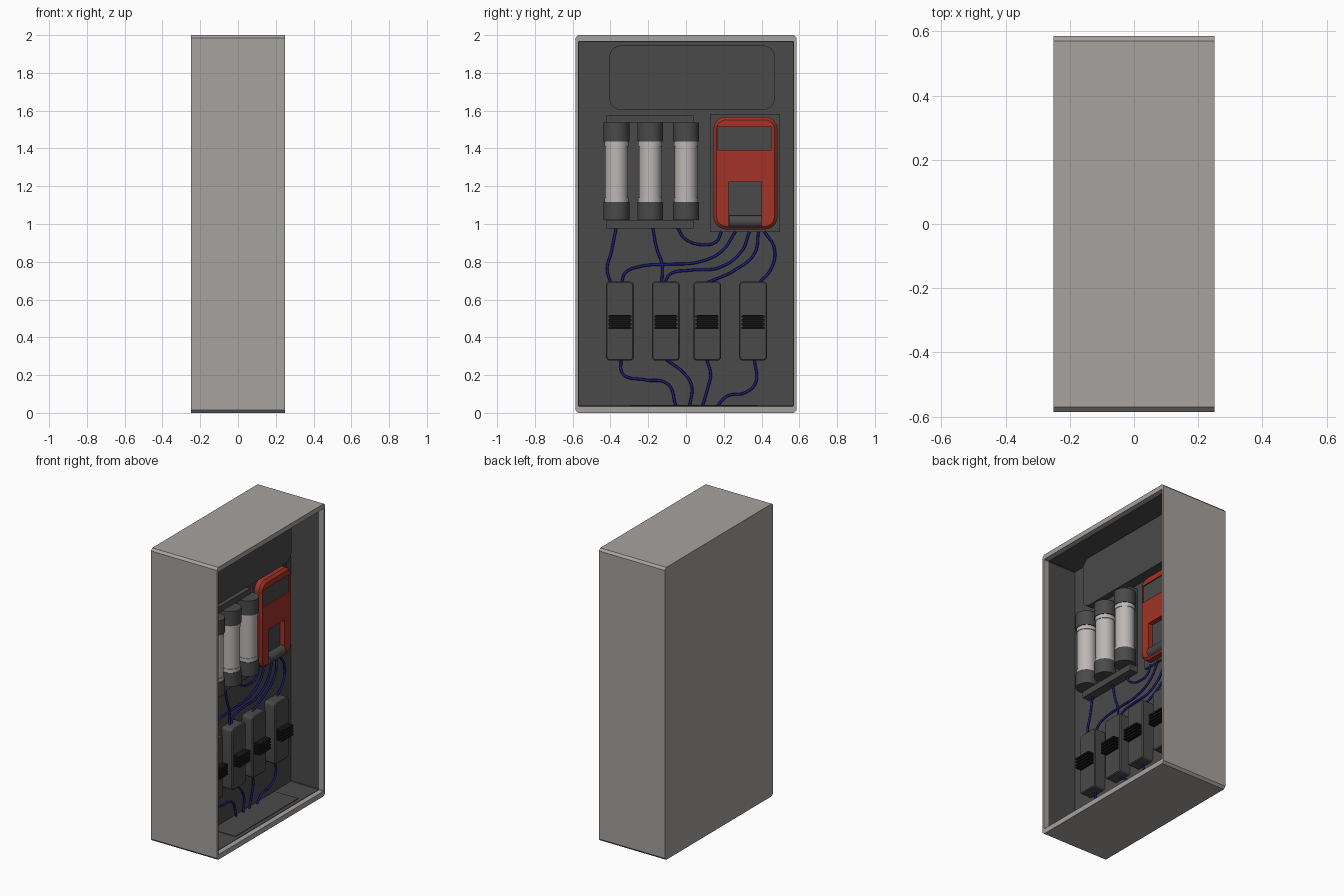
import bpy, bmesh, math
from mathutils import Vector, Matrix

if "Cube" in bpy.data.objects:
    bpy.data.objects.remove(bpy.data.objects["Cube"])


def material(name, rgb):
    m = bpy.data.materials.new(name)
    m.diffuse_color = (*rgb, 1)
    m.use_nodes = True
    m.node_tree.nodes["Principled BSDF"].inputs["Base Color"].default_value = m.diffuse_color
    return m


GREY = material("shell grey", (0.38, 0.36, 0.345))
DARK = material("dark grey", (0.068, 0.068, 0.068))
RED = material("switch red", (0.36, 0.033, 0.02))
WHITE = material("ceramic white", (0.50, 0.475, 0.465))
BLUE = material("cable blue", (0.012, 0.012, 0.20))
BLACK = material("toggle black", (0.008, 0.008, 0.008))


def finish(name, bm, *mats):
    bmesh.ops.recalc_face_normals(bm, faces=bm.faces)
    me = bpy.data.meshes.new(name)
    bm.to_mesh(me)
    bm.free()
    ob = bpy.data.objects.new(name, me)
    bpy.context.collection.objects.link(ob)
    for m in mats:
        me.materials.append(m)
    return ob


def smooth(ob):
    bpy.ops.object.select_all(action='DESELECT')
    ob.select_set(True)
    bpy.context.view_layer.objects.active = ob
    bpy.ops.object.shade_smooth_by_angle(angle=math.radians(40))


def outline(y0, y1, z0, z1, r=0.0, seg=6):
    """Rounded rectangle in the yz plane."""
    if r == 0:
        return [(y0, z0), (y1, z0), (y1, z1), (y0, z1)]
    pts = []
    for k, (cy, cz) in enumerate([(y1 - r, z1 - r), (y0 + r, z1 - r), (y0 + r, z0 + r), (y1 - r, z0 + r)]):
        for i in range(seg + 1):
            a = math.pi / 2 * (k + i / seg)
            pts.append((cy + r * math.cos(a), cz + r * math.sin(a)))
    return pts


def loft(bm, loops):
    """Skin a list of (x, outline) loops and cap both ends."""
    rings = [[bm.verts.new((x, *p)) for p in pts] for x, pts in loops]
    n = len(rings[0])
    bands = [[bm.faces.new((a[i], a[(i + 1) % n], b[(i + 1) % n], b[i])) for i in range(n)]
             for a, b in zip(rings, rings[1:])]
    return bm.faces.new(rings[0]), bands, bm.faces.new(rings[-1])


def plate(name, x0, x1, y0, y1, z0, z1, mat, r=0.0, bevel=0.0):
    bm = bmesh.new()
    loops = [(x0, outline(y0, y1, z0, z1, r))]
    if bevel:
        b = bevel
        loops += [(x1 - b, outline(y0, y1, z0, z1, r)),
                  (x1, outline(y0 + b, y1 - b, z0 + b, z1 - b, max(r - b, 0)))]
    else:
        loops.append((x1, outline(y0, y1, z0, z1, r)))
    loft(bm, loops)
    ob = finish(name, bm, mat)
    if r:
        smooth(ob)
    return ob


def rod(name, center, r, length, mat, axis='Z'):
    bm = bmesh.new()
    bmesh.ops.create_cone(bm, cap_ends=True, segments=32, radius1=r, radius2=r, depth=length)
    if axis == 'Y':
        bm.transform(Matrix.Rotation(math.pi / 2, 4, 'X'))
    bm.transform(Matrix.Translation(Vector(center)))
    ob = finish(name, bm, mat)
    smooth(ob)


# Cabinet shell: chamfered box, open at +x, with a dark lining and back panel
bm = bmesh.new()
outer = outline(-0.585, 0.585, 0, 2, 0.015, 1)
inner = outline(-0.57, 0.57, 0.035, 1.967, 0.004, 1)
lining = outline(-0.567, 0.567, 0.038, 1.964, 0.004, 1)
_, bands, panel = loft(bm, [(-0.25, outer), (0.25, outer), (0.25, inner), (0.215, inner),
                            (0.215, lining), (0.004, lining)])
for f in bands[3] + bands[4] + [panel]:
    f.material_index = 1
finish("cabinet_shell", bm, GREY, DARK)
plate("cable_entry_plate", 0.01, 0.19, -0.30, 0.38, 0.036, 0.042, DARK)

# Upper cover plate
plate("cover_plate", 0, 0.075, -0.405, 0.47, 1.605, 1.945, DARK, r=0.06)

# Fuse holder and three fuses
plate("fuse_base", 0, 0.018, -0.42, 0.04, 0.975, 1.575, DARK)
plate("fuse_top_bracket", 0, 0.065, -0.42, 0.04, 1.537, 1.575, DARK)
plate("fuse_bottom_bracket", 0, 0.065, -0.42, 0.04, 0.975, 1.018, DARK)
for i, y in enumerate((-0.368, -0.19, 0.0)):
    rod(f"fuse_tube_{i}", (0.075, y, 1.278), 0.06, 0.40, WHITE)
    for z in (1.125, 1.425):
        rod(f"fuse_collar_{i}", (0.075, y, z), 0.064, 0.03, WHITE)
    rod(f"fuse_cap_low_{i}", (0.075, y, 1.068), 0.068, 0.096, DARK)
    rod(f"fuse_cap_top_{i}", (0.075, y, 1.487), 0.068, 0.10, DARK)

# Red main switch with recessed window and lever slot
plate("switch_back_plate", 0, 0.022, 0.127, 0.497, 0.957, 1.583, DARK)
red = plate("switch_body", 0.02, 0.072, 0.146, 0.484, 0.972, 1.567, RED, r=0.065, bevel=0.016)
for x0, box in ((0.06, (0.168, 0.453, 1.393, 1.513)), (0.035, (0.226, 0.40, 0.99, 1.222))):
    cutter = plate("cutter", x0, 0.2, *box, RED)
    cutter.hide_render = True
    mod = red.modifiers.new("cut", 'BOOLEAN')
    mod.operation = 'DIFFERENCE'
    mod.solver = 'EXACT'
    mod.object = cutter
    bpy.context.view_layer.objects.active = red
    bpy.ops.object.modifier_apply(modifier=mod.name)
    bpy.data.objects.remove(cutter)
smooth(red)
plate("switch_window", 0.056, 0.064, 0.168, 0.453, 1.393, 1.513, DARK)
plate("lever_slot_floor", 0.031, 0.039, 0.226, 0.40, 0.99, 1.222, DARK)
rod("switch_lever", (0.055, 0.313, 1.013), 0.033, 0.172, DARK, 'Y')

# Four breakers with ridged toggles
for i, y in enumerate((-0.35, -0.107, 0.112, 0.355)):
    plate(f"breaker_{i}", 0, 0.085, y - 0.074, y + 0.074, 0.277, 0.695, DARK, r=0.02, bevel=0.006)
    plate(f"toggle_{i}", 0.08, 0.112, y - 0.054, y + 0.054, 0.443, 0.517, BLACK)
    for k in range(4):
        z = 0.449 + k * 0.0205
        plate(f"toggle_ridge_{i}", 0.08, 0.128, y - 0.061, y + 0.061, z - 0.006, z + 0.006, BLACK)

# Blue cables, as (y, z) paths along the panel
CABLES = [
    [(-.37, .98), (-.397, .844), (-.418, .765), (-.40, .69)],
    [(-.176, .98), (-.155, .87), (-.128, .79), (-.128, .69)],
    [(-.044, .98), (-.007, .923), (.1, .89), (.162, .908), (.188, .96)],
    [(.262, .96), (.188, .855), (.072, .80), (-.112, .786), (-.244, .775), (-.323, .74), (-.34, .69)],
    [(.336, .96), (.294, .855), (.178, .77), (.02, .755), (-.086, .733), (-.112, .69)],
    [(.384, .96), (.363, .844), (.257, .755), (.115, .69)],
    [(.415, .96), (.468, .87), (.452, .765), (.389, .69)],
    [(-.345, .28), (-.334, .206), (-.218, .175), (-.097, .153), (-.054, .04)],
    [(-.102, .28), (-.007, .206), (.03, .143), (.02, .04)],
    [(.11, .28), (.13, .21), (.115, .13), (.088, .04)],
    [(.363, .28), (.368, .158), (.31, .106), (.22, .09), (.167, .04)],
]
for i, path in enumerate(CABLES):
    cu = bpy.data.curves.new(f"cable_{i}", 'CURVE')
    cu.dimensions = '3D'
    cu.bevel_depth = 0.007
    cu.bevel_resolution = 2
    cu.resolution_u = 8
    cu.use_fill_caps = True
    sp = cu.splines.new('BEZIER')
    sp.bezier_points.add(len(path) - 1)
    for bp, (y, z) in zip(sp.bezier_points, path):
        bp.co = (0.025, y, z)
        bp.handle_left_type = bp.handle_right_type = 'AUTO'
    cu.materials.append(BLUE)
    bpy.context.collection.objects.link(bpy.data.objects.new(f"cable_{i}", cu))
